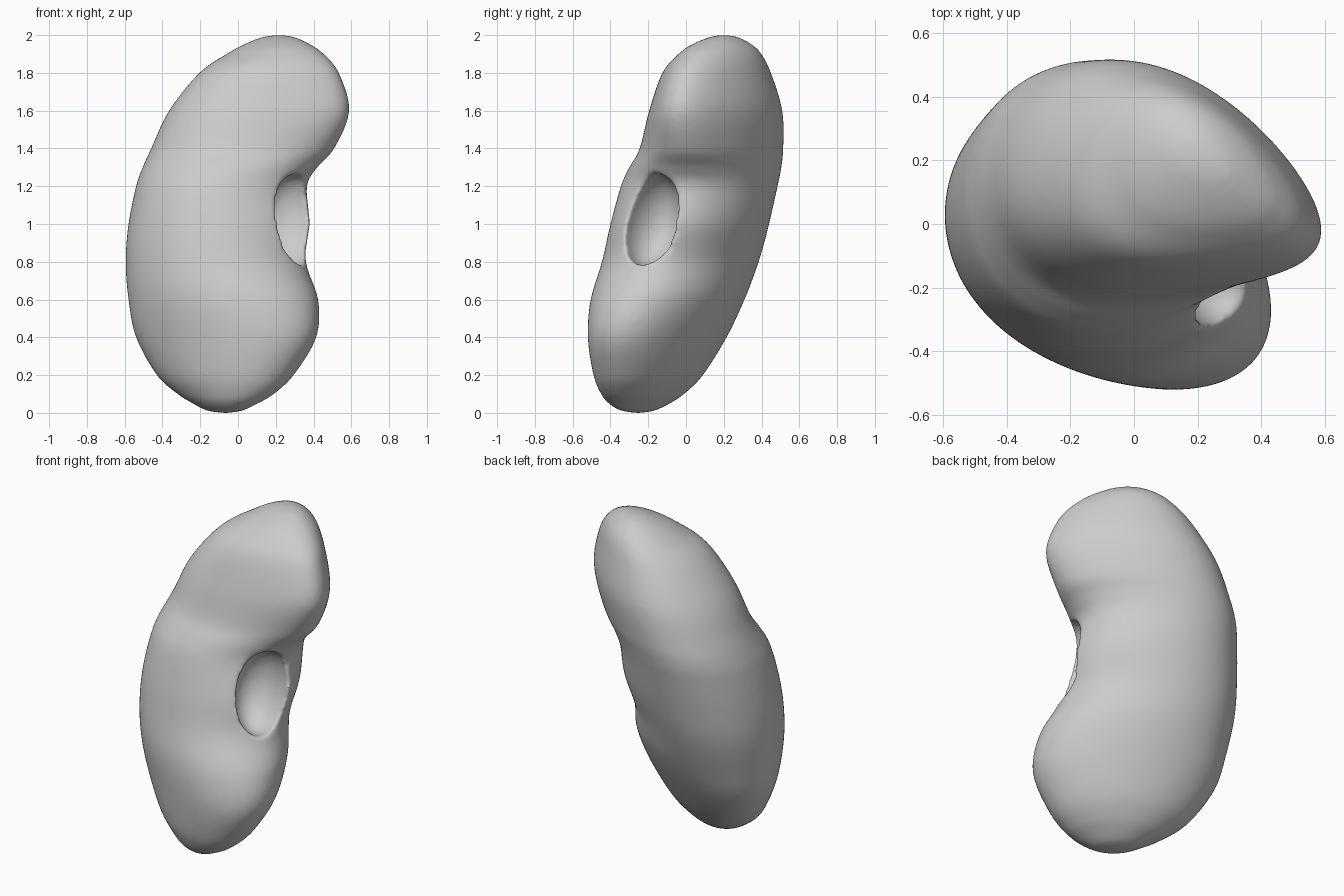
import bpy, bmesh, math
from mathutils import Matrix

cube = bpy.data.objects.get("Cube")
if cube:
    bpy.data.objects.remove(cube, do_unlink=True)

GREY = (0.6, 0.6, 0.6, 1)
mat = bpy.data.materials.new("plain grey")
mat.use_nodes = True
mat.diffuse_color = GREY
mat.node_tree.nodes["Principled BSDF"].inputs["Base Color"].default_value = GREY

# Body sections: height, x range, y range, lean of the oval, fullness of the outer side
SECTIONS = [
    (0, -.08, -.05, -.265, -.235, -.4, 0),
    (.012, -.165, .025, -.345, -.165, -.4, 0),
    (.05, -.24, .105, -.41, -.085, -.4, 0),
    (.1, -.32, .19, -.45, -.01, -.42, 0),
    (.2, -.43, .295, -.49, .09, -.42, 0),
    (.4, -.54, .415, -.52, .215, -.42, .1),
    (.6, -.58, .425, -.505, .31, -.32, .2),
    (.8, -.595, .36, -.445, .385, -.22, .3),
    (1, -.58, .38, -.4, .44, -.15, .4),
    (1.2, -.54, .365, -.345, .485, -.12, .5),
    (1.3, -.505, .42, -.3, .505, -.2, .65),
    (1.4, -.46, .51, -.245, .515, -.32, .85),
    (1.6, -.365, .59, -.195, .51, -.44, 1),
    (1.8, -.205, .535, -.125, .45, -.44, 1),
    (1.9, -.06, .455, -.04, .4, -.42, .8),
    (1.95, .03, .385, .03, .35, -.4, .6),
    (1.988, .125, .305, .12, .28, -.4, .4),
    (2, .2, .24, .18, .22, -.4, .4),
]
SIDES = 72


def smooth_rows(rows, steps):
    """Catmull-Rom interpolation of whole section rows."""
    last = len(rows) - 1
    out = []
    for i in range(last):
        p = [rows[max(0, min(last, i + k))] for k in (-1, 0, 1, 2)]
        for s in range(steps):
            t = s / steps
            out.append([b + t / 2 * (c - a + t * (2*a - 5*b + 4*c - d + t * (3*(b - c) + d - a)))
                        for a, b, c, d in zip(*p)])
    out.append(rows[last])
    return out


def section(z, x0, x1, y0, y1, lean, full):
    """Leaning oval, broad on the outer side and narrower at the notch."""
    angles = [math.tau * i / SIDES for i in range(SIDES)]
    us = [math.cos(a) for a in angles]
    width = math.sqrt(1 - lean * lean)
    vs = [lean * (u + full * (u * u - u) / 2) + (1 - full * u / 4) * width * math.sin(a)
          for u, a in zip(us, angles)]
    low, high = min(vs), max(vs)
    return [((x0 + x1 + (x1 - x0) * u) / 2, y0 + (y1 - y0) * (v - low) / (high - low), z)
            for u, v in zip(us, vs)]


def add_object(name, bm):
    bmesh.ops.recalc_face_normals(bm, faces=bm.faces)
    mesh = bpy.data.meshes.new(name)
    bm.to_mesh(mesh)
    bm.free()
    mesh.materials.append(mat)
    obj = bpy.data.objects.new(name, mesh)
    bpy.context.collection.objects.link(obj)
    return obj


# Bean shaped body, lofted from the sections
bm = bmesh.new()
rings = [[bm.verts.new(co) for co in section(*row)] for row in smooth_rows(SECTIONS, 5)]
for low, high in zip(rings, rings[1:]):
    for i in range(SIDES):
        j = (i + 1) % SIDES
        bm.faces.new((low[i], low[j], high[j], high[i]))
bm.faces.new(rings[0][::-1])
bm.faces.new(rings[-1])
body = add_object("bean_body", bm)

# Hollow in the notch, opening sideways and to the front
bm = bmesh.new()
bmesh.ops.create_icosphere(bm, subdivisions=5, radius=1)
place = (Matrix.Translation((.29, -.18, 1.02)) @ Matrix.Rotation(math.radians(-28), 4, 'Z')
         @ Matrix.Rotation(math.radians(-12), 4, 'X')
         @ Matrix.Diagonal((.2, .15, .25, 1)))
bmesh.ops.transform(bm, matrix=place, verts=bm.verts)
cutter = add_object("hollow_cutter", bm)
cutter.hide_render = True
cutter.hide_set(True)

cut = body.modifiers.new("hollow", 'BOOLEAN')
cut.operation = 'DIFFERENCE'
cut.object = cutter
remesh = body.modifiers.new("even_skin", 'REMESH')
remesh.mode = 'VOXEL'
remesh.voxel_size = .013
remesh.use_smooth_shade = True
soften = body.modifiers.new("soften", 'SMOOTH')
soften.factor = .5
soften.iterations = 14

bpy.context.view_layer.objects.active = body
body.select_set(True)
bpy.ops.object.shade_smooth()
